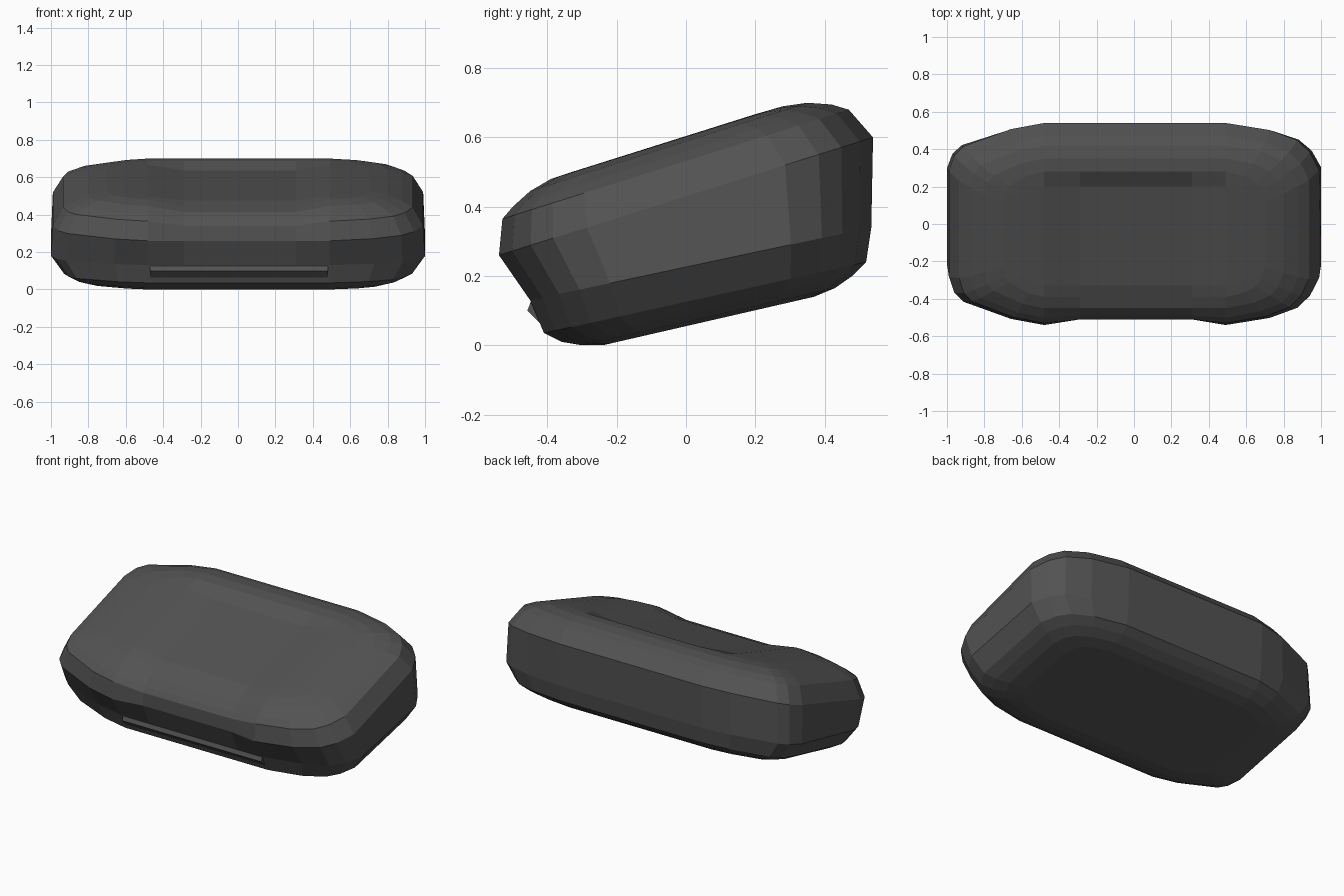
import bpy, bmesh

old = bpy.data.objects.get("Cube")
if old:
    bpy.data.objects.remove(old, do_unlink=True)


def make_material(name, value):
    mat = bpy.data.materials.new(name)
    mat.use_nodes = True
    col = (value, value, value, 1)
    mat.diffuse_color = col
    mat.node_tree.nodes["Principled BSDF"].inputs["Base Color"].default_value = col
    return mat


def finish(bm, name, mat):
    bmesh.ops.recalc_face_normals(bm, faces=bm.faces)
    mesh = bpy.data.meshes.new(name)
    bm.to_mesh(mesh)
    bm.free()
    mesh.materials.append(mat)
    obj = bpy.data.objects.new(name, mesh)
    bpy.context.collection.objects.link(obj)
    return obj


grey = make_material("dark grey", 0.085)

# Plan outline: columns of (x, share of half depth), left corner cut more bluntly
LEFT = [(-1, .52), (-.97, .68), (-.92, .77), (-.66, .94), (-.48, 1), (-.29, 1)]
RIGHT = [(.31, 1), (.49, 1), (.73, .93), (.88, .83), (.95, .71), (1, .53)]
COLUMNS = LEFT + RIGHT

# Levels: half width, front y, front z, back y, back z, centre recess, front dip, back dip
LEVELS = [
    (.70, -.24, .00, .37, .14, 0, 0, 0),
    (.80, -.30, .00, .43, .165, 0, 0, 0),
    (.87, -.36, .01, .48, .20, 0, 0, 0),
    (.93, -.41, .035, .52, .24, 0, 0, 0),
    (1.0, -.45, .13, .535, .34, 0, 0, 0),
    (.99, -.54, .26, .54, .60, .03, 0, 0),
    (.935, -.53, .365, .47, .68, .02, .025, 0),
    (.88, -.50, .40, .42, .695, .01, .03, 0),
    (.80, -.45, .445, .35, .70, 0, .03, 0),
    (.70, -.39, .48, .28, .69, 0, .035, 0),
    (.62, -.33, .50, .20, .667, 0, .025, .03),
]


def ring(bm, hx, yf, zf, yb, zb, recess, dip_f, dip_b):
    mid, half = (yf + yb) / 2, (yb - yf) / 2
    front, back = [], []
    for t, share in COLUMNS:
        sign = 1 if t > 0 else -1
        a = abs(t)
        x = sign * (a if a <= .5 else .5 + (a - .5) * (hx - .5) / .5)
        centre = 1 if a < .4 else 0
        for side, row, dip in ((-1, front, dip_f), (1, back, dip_b)):
            y = mid + side * share * half
            z = zf + (zb - zf) * (y - yf) / (yb - yf) - centre * dip
            if side < 0:
                y += centre * recess
            row.append(bm.verts.new((x, y, z)))
    return front, back


# Body: stacked tilted rings, closed by strips above and below
bm = bmesh.new()
rings = [ring(bm, *level) for level in LEVELS]
loops = [front + back[::-1] for front, back in rings]
for lower, upper in zip(loops, loops[1:]):
    n = len(lower)
    for i in range(n):
        j = (i + 1) % n
        bm.faces.new((lower[i], lower[j], upper[j], upper[i]))
for front, back in (rings[0], rings[-1]):
    for i in range(len(front) - 1):
        bm.faces.new((front[i], front[i + 1], back[i + 1], back[i]))
finish(bm, "cushion_body", grey)

# Front lip: a slim wedge along the lower front
bm = bmesh.new()
ends = [[bm.verts.new((x, y, z)) for y, z in ((-.458, .10), (-.447, .128), (-.418, .06))]
        for x in (-.47, .48)]
bm.faces.new(ends[0])
bm.faces.new(ends[1])
for i in range(3):
    j = (i + 1) % 3
    bm.faces.new((ends[0][i], ends[0][j], ends[1][j], ends[1][i]))
finish(bm, "front_lip", grey)
